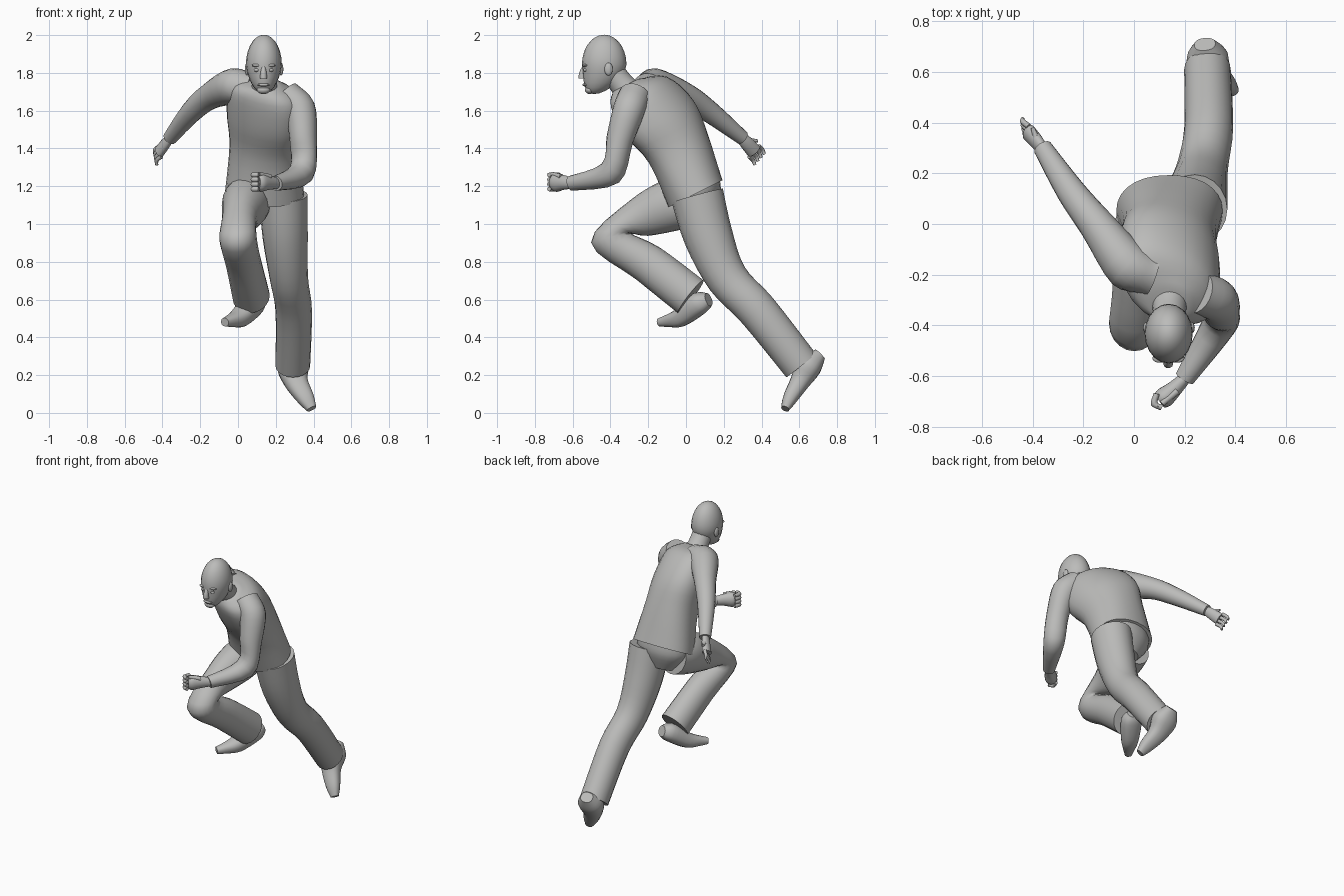
import bpy, bmesh, math
from mathutils import Vector

cube = bpy.data.objects.get("Cube")
if cube:
    bpy.data.objects.remove(cube)

# One plain colour for the whole figure
GREY = (0.5, 0.5, 0.49, 1)
grey = bpy.data.materials.new("plain_grey")
grey.use_nodes = True
grey.diffuse_color = GREY
grey.node_tree.nodes["Principled BSDF"].inputs["Base Color"].default_value = GREY

parts = []


def finish(name, bm):
    """Turn a bmesh into a named object with the grey material."""
    bmesh.ops.recalc_face_normals(bm, faces=bm.faces)
    mesh = bpy.data.meshes.new(name)
    bm.to_mesh(mesh)
    bm.free()
    mesh.materials.append(grey)
    obj = bpy.data.objects.new(name, mesh)
    bpy.context.collection.objects.link(obj)
    parts.append(obj)


def spline(a, b, c, d, t):
    """Point on a smooth curve between b and c."""
    return (b + (c - a) * (t / 2)
            + (a * 2 - b * 5 + c * 4 - d) * (t * t / 2)
            + (b * 3 - a - c * 3 + d) * (t ** 3 / 2))


def loft(name, rings, sides=20, steps=4, power=1):
    """Skin smooth rings, each given as centre, half axis u and half axis v."""
    last = len(rings) - 1
    smooth = []
    for i in range(last):
        near = [rings[max(0, min(last, i + k))] for k in (-1, 0, 1, 2)]
        for step in range(steps):
            smooth.append([spline(*axis, step / steps) for axis in zip(*near)])
    smooth.append(rings[last])

    def rounded(value):
        return math.copysign(abs(value) ** power, value)

    bm = bmesh.new()
    loops = []
    for centre, u, v in smooth:
        angles = [math.tau * k / sides for k in range(sides)]
        loops.append([bm.verts.new(centre + u * rounded(math.cos(a)) + v * rounded(math.sin(a)))
                      for a in angles])
    for low, high in zip(loops, loops[1:]):
        for k in range(sides):
            bm.faces.new((low[k - 1], low[k], high[k], high[k - 1]))
    bm.faces.new(loops[0])
    bm.faces.new(loops[-1])
    finish(name, bm)


def limb(name, path, radii, flat=1, **options):
    """Tube along a path; flat scales its sideways radius."""
    points = [Vector(p) for p in path]
    rings = []
    for i, (point, radius) in enumerate(zip(points, radii)):
        before, after = points[max(i - 1, 0)], points[min(i + 1, len(points) - 1)]
        along = (after - before).normalized()
        sideways = Vector((1, 0, 0))
        u = (sideways - along * along.dot(sideways)).normalized()
        rings.append((point, u * radius * flat, along.cross(u) * radius))
    loft(name, rings, **options)


def ball(name, centre, size, shape=None):
    """Ellipsoid, optionally reshaped while still a unit sphere."""
    bm = bmesh.new()
    bmesh.ops.create_uvsphere(bm, u_segments=20, v_segments=14, radius=1)
    for vert in bm.verts:
        co = shape(vert.co) if shape else vert.co
        vert.co = Vector(c + s * p for c, s, p in zip(centre, size, co))
    finish(name, bm)


# Sweater: rings tilted with the lean, turning and rising toward the right shoulder
tilt = Vector((0, .9, .45)).normalized()
spine = [(.05, 1.16), (-.04, 1.4), (-.14, 1.56), (-.25, 1.7), (-.32, 1.735)]
widths = [.21, .185, .2, .18, .075]
depths = [.16, .17, .19, .155, .075]
turns = [0, .5, 1, 1, 0]
sweater = []
for (y, z), width, depth, turn in zip(spine, widths, depths, turns):
    across = Vector((1, -.25 * turn, -.2 * turn))
    sweater.append((Vector((.14, y, z)), across * width, tilt * depth))
loft("sweater", sweater, sides=28, power=.9)


# Head: a ball whose lower half narrows and slides forward to the chin
def jaw(co):
    drop = max(0, -co.z)
    return Vector((co.x * (1 - .15 * drop), co.y * (1 - .1 * drop) - .45 * drop ** 2, co.z))


ball("head", (.137, -.433, 1.845), (.095, .118, .157), jaw)
limb("neck", [(.14, -.28, 1.67), (.14, -.34, 1.74), (.14, -.4, 1.82)], [.08, .066, .064])

# Face: paired features mirrored about the middle of the head
limb("nose", [(.135, -.535, 1.84), (.135, -.55, 1.8), (.135, -.55, 1.77)],
     [.01, .016, .02], sides=10)
ball("mouth", (.135, -.53, 1.737), (.032, .018, .009))
ball("chin", (.135, -.51, 1.71), (.035, .025, .022))
for word, side in (("left", 1), ("right", -1)):
    ball(word + "_eye", (.136 + side * .036, -.53, 1.815), (.016, .014, .01))
    ball(word + "_brow", (.136 + side * .036, -.53, 1.84), (.027, .018, .009))
    ball(word + "_ear", (.138 + side * .09, -.41, 1.82), (.012, .022, .034))

# Sleeves: left arm bent forward, right arm swung back
limb("left_sleeve",
     [(.25, -.27, 1.68), (.325, -.3, 1.61), (.345, -.35, 1.45), (.335, -.4, 1.27), (.2, -.61, 1.215)],
     [.085, .085, .072, .068, .04])
limb("right_sleeve",
     [(.07, -.2, 1.71), (-.02, -.17, 1.73), (-.15, 0, 1.675), (-.25, .13, 1.59), (-.36, .3, 1.455)],
     [.09, .095, .07, .057, .038])

# Left hand: closed fist with curled fingers
limb("left_fist", [(.21, -.6, 1.215), (.16, -.65, 1.22), (.12, -.685, 1.22), (.1, -.7, 1.22)],
     [.028, .04, .05, .04], flat=.8)
for i in range(4):
    z = 1.26 - i * .025
    limb("left_finger", [(.11, -.725, z), (.08, -.71, z), (.09, -.67, z)],
         [.012, .014, .012], sides=8)
limb("left_thumb", [(.17, -.66, 1.25), (.11, -.71, 1.265)], [.015, .012], sides=8)

# Right hand: open palm with spread, slightly curled fingers
limb("right_palm", [(-.35, .28, 1.47), (-.38, .32, 1.43), (-.415, .36, 1.385)],
     [.026, .036, .04], flat=.7)
knuckles = Vector((-.41, .36, 1.385))
spread = Vector((-.01, .05, .055))
for i in range(4):
    root = knuckles + spread * (i / 3 - .5)
    middle = root + Vector((-.025, .02, -.02))
    limb("right_finger", [root, middle, middle + Vector((0, .01, -.025))],
         [.012, .011, .008], sides=8)
limb("right_thumb", [(-.38, .32, 1.445), (-.4, .38, 1.44)], [.014, .008], sides=8)

# Trousers: seat, right leg folded at the knee, left leg pushing off
limb("trouser_seat", [(.14, .05, 1.22), (.14, .06, 1.14), (.15, .08, 1.04)],
     [.13, .125, .07], flat=1.45)
limb("right_trouser_leg",
     [(.06, .06, 1.13), (.04, -.06, 1.105), (.01, -.25, 1.03), (0, -.395, .925),
      (.03, -.2, .79), (.07, .025, .615)],
     [.13, .14, .105, .11, .105, .11], flat=.9)
limb("left_trouser_leg",
     [(.24, .06, 1.15), (.25, .12, .93), (.27, .22, .71), (.295, .38, .54), (.29, .61, .25)],
     [.14, .13, .11, .105, .1], flat=.92)

# Shoes, from heel to toe
limb("right_shoe",
     [(.105, .12, .6), (.08, .07, .58), (.01, -.03, .505), (-.04, -.1, .487), (-.07, -.14, .48)],
     [.035, .06, .05, .032, .022], flat=1.1, power=.85)
limb("left_shoe",
     [(.28, .71, .31), (.29, .65, .25), (.31, .6, .16), (.36, .55, .075), (.39, .525, .022)],
     [.035, .07, .052, .038, .022], flat=1.2, power=.85)

# Smooth shading with crisp hems
bpy.ops.object.select_all(action='DESELECT')
for obj in parts:
    obj.select_set(True)
bpy.context.view_layer.objects.active = parts[0]
bpy.ops.object.shade_smooth_by_angle(angle=math.radians(50))
